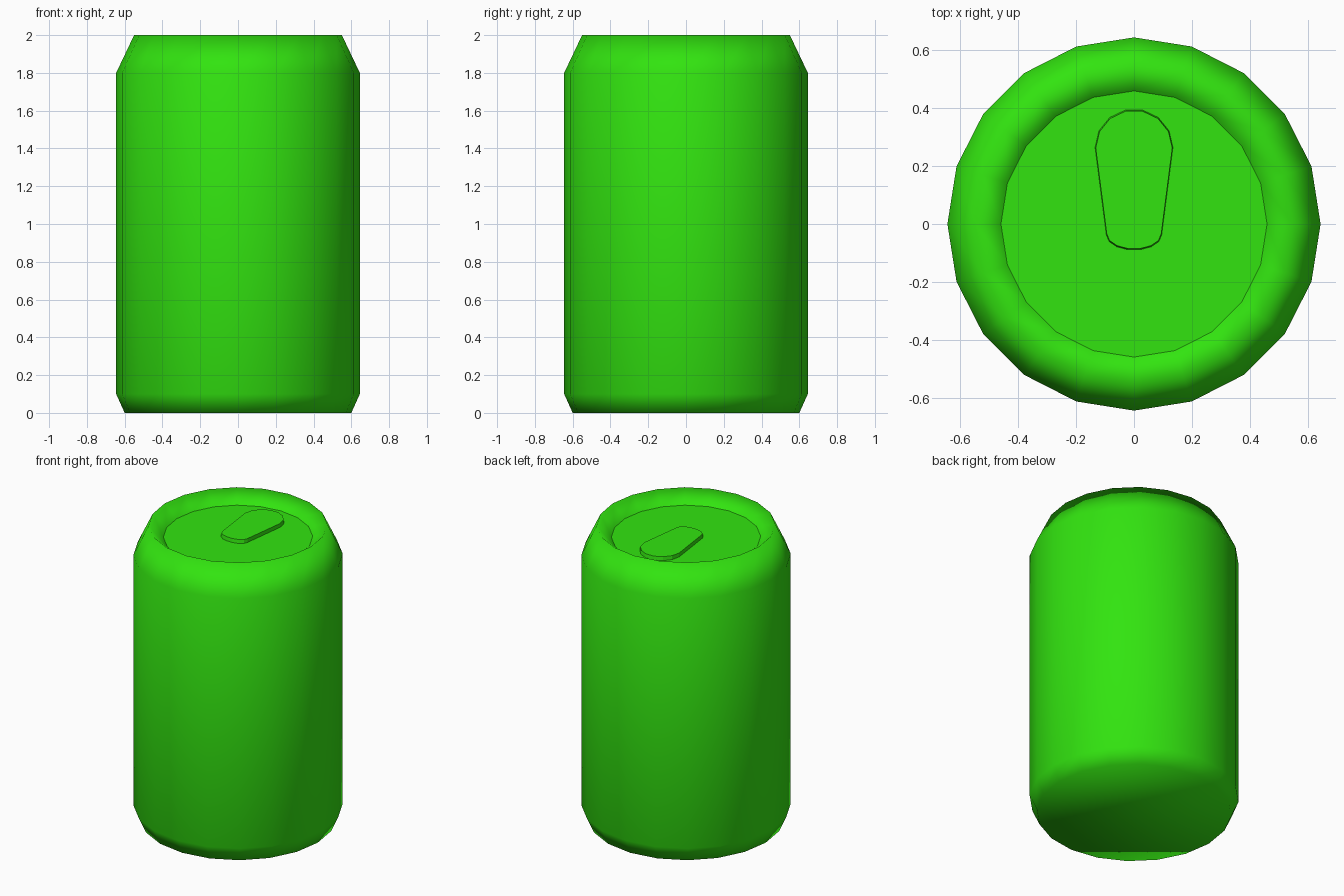
import bpy, bmesh, math

cube = bpy.data.objects.get("Cube")
if cube:
    bpy.data.objects.remove(cube, do_unlink=True)

SIDES = 20

green = bpy.data.materials.new("bright_green")
green.use_nodes = True
colour = (0.032, 0.775, 0.005, 1)
green.diffuse_color = colour
green.node_tree.nodes["Principled BSDF"].inputs["Base Color"].default_value = colour


def finish(bm, name):
    bmesh.ops.recalc_face_normals(bm, faces=bm.faces)
    mesh = bpy.data.meshes.new(name)
    bm.to_mesh(mesh)
    bm.free()
    mesh.materials.append(green)
    obj = bpy.data.objects.new(name, mesh)
    bpy.context.collection.objects.link(obj)
    return obj


def loft(bm, rings):
    """Skin a stack of vertex rings and return the two end caps."""
    rings = [[bm.verts.new(p) for p in ring] for ring in rings]
    for low, high in zip(rings, rings[1:]):
        for i in range(len(low)):
            j = (i + 1) % len(low)
            bm.faces.new((low[i], low[j], high[j], high[i]))
    return bm.faces.new(rings[0][::-1]), bm.faces.new(rings[-1])


def circle(radius, z):
    steps = [2 * math.pi * i / SIDES for i in range(SIDES)]
    return [(radius * math.cos(a), radius * math.sin(a), z) for a in steps]


# Can body: tapered foot, straight wall, shoulder, rim and recessed lid
profile = [(0.6, 0), (0.645, 0.1), (0.645, 1.8), (0.55, 2), (0.46, 1.92)]
bm = bmesh.new()
base, lid = loft(bm, [circle(r, z) for r, z in profile])
for face in bm.faces:
    face.smooth = True
for edge in lid.edges:
    edge.smooth = False
finish(bm, "can_body")


# Pull tab: a rounded plate, wide at the back and narrow at the front
def arc(cy, rx, ry, start, count=7):
    angles = [start + math.pi * i / count for i in range(count + 1)]
    return [(rx * math.cos(a), cy + ry * math.sin(a)) for a in angles]


outline = arc(0.265, 0.135, 0.133, 0) + arc(-0.038, 0.096, 0.053, math.pi)


def tab_ring(z, inset):
    cy = 0.15
    return [(x * (1 - inset), cy + (y - cy) * (1 - inset), z) for x, y in outline]


bm = bmesh.new()
loft(bm, [tab_ring(1.915, 0), tab_ring(1.945, 0.02)])
finish(bm, "pull_tab")
